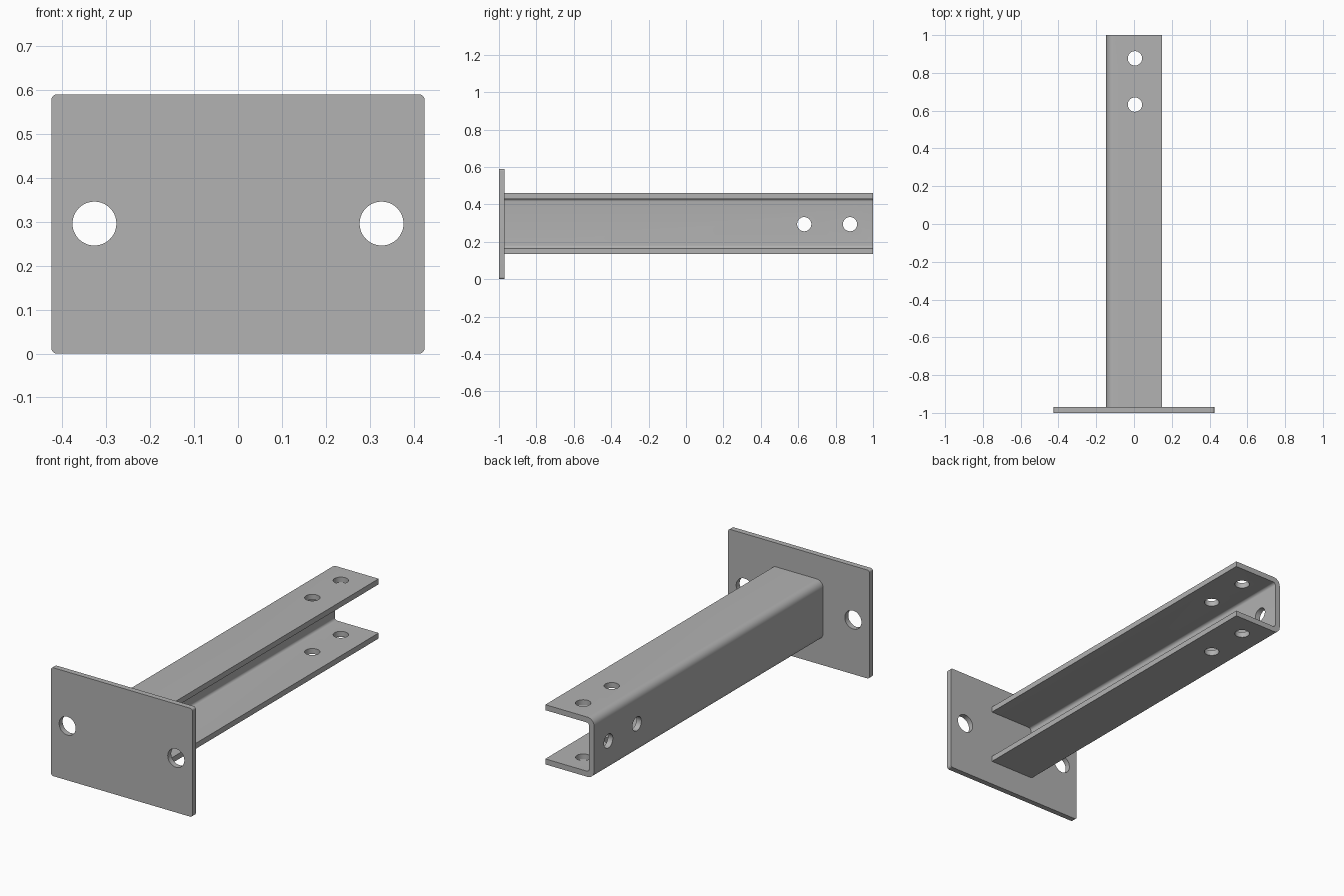
import bpy, bmesh, math
from mathutils import Vector

cube = bpy.data.objects.get("Cube")
if cube:
    bpy.data.objects.remove(cube, do_unlink=True)

steel = bpy.data.materials.new("grey steel")
steel.use_nodes = True
GREY = (0.445, 0.445, 0.445, 1)
steel.diffuse_color = GREY
steel.node_tree.nodes["Principled BSDF"].inputs["Base Color"].default_value = GREY


def prism(name, corners, y0, y1):
    """Extrude an (x, z, corner radius) outline along y, rounding its right-angle corners."""
    outline = []
    for i, (x, z, r) in enumerate(corners):
        p = Vector((x, z))
        if not r:
            outline.append(p)
            continue
        a = (Vector(corners[i - 1][:2]) - p).normalized() * r
        b = (Vector(corners[(i + 1) % len(corners)][:2]) - p).normalized() * r
        for k in range(9):
            t = k / 8 * math.pi / 2
            outline.append(p + a * (1 - math.sin(t)) + b * (1 - math.cos(t)))
    bm = bmesh.new()
    face = bm.faces.new([bm.verts.new((p.x, y0, p.y)) for p in outline])
    new = bmesh.ops.extrude_face_region(bm, geom=[face])["geom"]
    verts = [v for v in new if isinstance(v, bmesh.types.BMVert)]
    bmesh.ops.translate(bm, verts=verts, vec=(0, y1 - y0, 0))
    bmesh.ops.recalc_face_normals(bm, faces=bm.faces)
    mesh = bpy.data.meshes.new(name)
    bm.to_mesh(mesh)
    bm.free()
    mesh.materials.append(steel)
    obj = bpy.data.objects.new(name, mesh)
    bpy.context.collection.objects.link(obj)
    return obj


def drill(obj, centre, radius, depth, rotation):
    """Cut a round hole and remove the cutter."""
    bpy.ops.mesh.primitive_cylinder_add(vertices=48, radius=radius, depth=depth,
                                        location=centre, rotation=rotation)
    cutter = bpy.context.object
    cutter.hide_render = True
    cutter.data.materials.append(steel)
    mod = obj.modifiers.new("hole", "BOOLEAN")
    mod.operation, mod.solver, mod.object = "DIFFERENCE", "EXACT", cutter
    bpy.ops.object.select_all(action="DESELECT")
    obj.select_set(True)
    bpy.context.view_layer.objects.active = obj
    bpy.ops.object.modifier_apply(modifier=mod.name)
    bpy.data.objects.remove(cutter, do_unlink=True)


QUARTER = math.pi / 2
MID = 0.296

# Mounting plate with rounded corners and two bolt holes
W, H, R = 0.425, 0.59, 0.012
plate = prism("mounting_plate", [(-W, 0, R), (W, 0, R), (W, H, R), (-W, H, R)], -1, -0.97)
for side in (-1, 1):
    drill(plate, (side * 0.327, -0.985, MID), 0.05, 0.2, (QUARTER, 0, 0))

# Channel arm, open towards +x, with rounded bends
L, E, B, T, S = -0.147, 0.147, 0.135, 0.46, 0.03
arm = prism("channel_arm", [
    (L, B, 0.04), (E, B, 0), (E, B + S, 0), (L + S, B + S, 0.015),
    (L + S, T - S, 0.015), (E, T - S, 0), (E, T, 0), (L, T, 0.04)], -0.97, 1)

# Bolt holes through both flanges and the web
for y in (0.632, 0.877):
    drill(arm, (0.005, y, MID), 0.038, 1, (0, 0, 0))
    drill(arm, (L, y, 0.294), 0.038, 0.2, (0, QUARTER, 0))

for obj in (plate, arm):
    bpy.ops.object.select_all(action="DESELECT")
    obj.select_set(True)
    bpy.context.view_layer.objects.active = obj
    bpy.ops.object.shade_smooth_by_angle(angle=math.radians(30))
